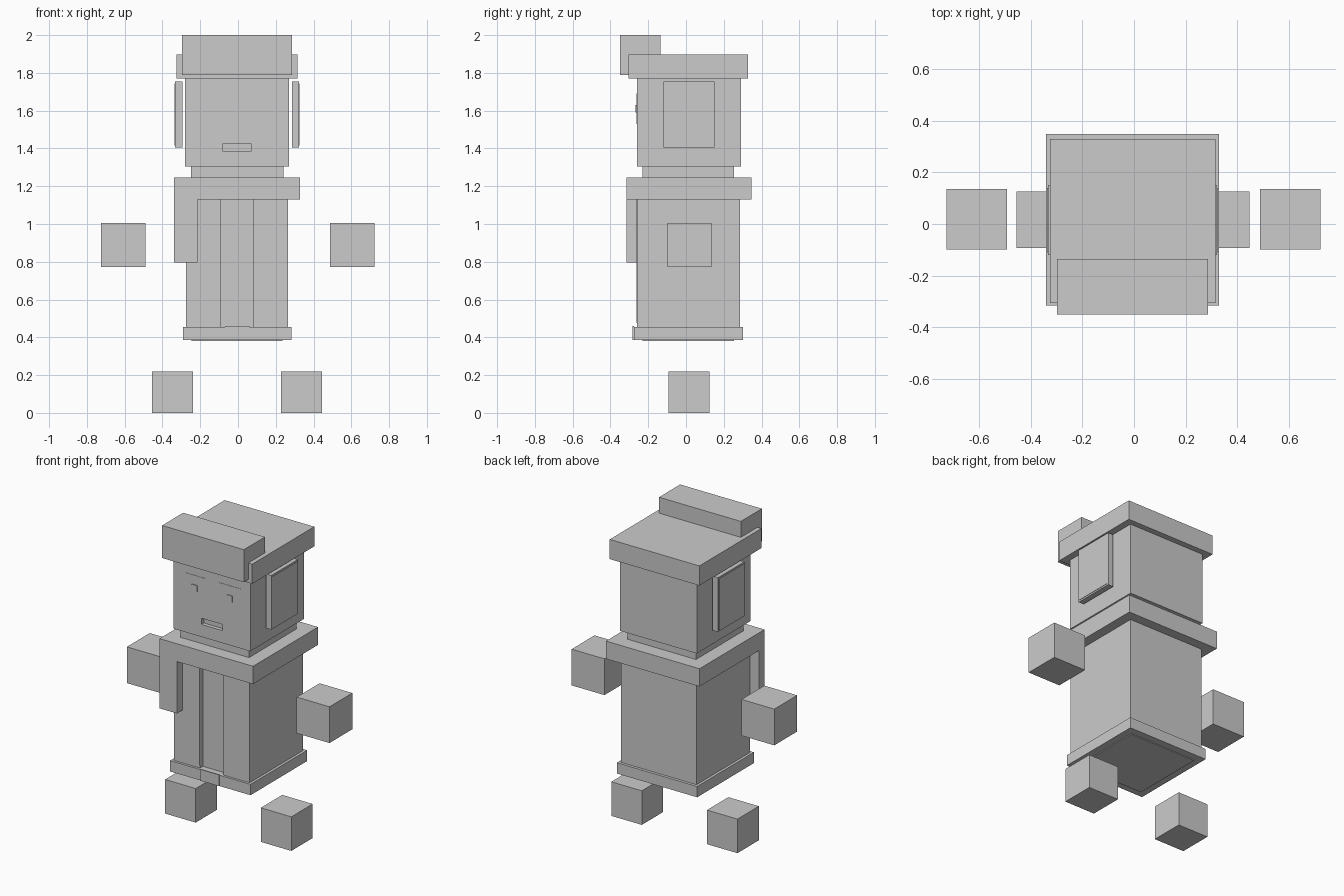
import bpy, bmesh

if "Cube" in bpy.data.objects:
    bpy.data.objects.remove(bpy.data.objects["Cube"])

grey = bpy.data.materials.new("plain grey")
grey.diffuse_color = (0.6, 0.6, 0.6, 1)
grey.use_nodes = True
grey.node_tree.nodes["Principled BSDF"].inputs["Base Color"].default_value = grey.diffuse_color


def boxes(name, *extents):
    """One object made of boxes given as (x0, x1, y0, y1, z0, z1)."""
    bm = bmesh.new()
    for x0, x1, y0, y1, z0, z1 in extents:
        cube = bmesh.ops.create_cube(bm, size=1)["verts"]
        for v in cube:
            v.co = (x1 if v.co.x > 0 else x0,
                    y1 if v.co.y > 0 else y0,
                    z1 if v.co.z > 0 else z0)
    mesh = bpy.data.meshes.new(name)
    bm.to_mesh(mesh)
    bm.free()
    mesh.materials.append(grey)
    obj = bpy.data.objects.new(name, mesh)
    bpy.context.collection.objects.link(obj)
    return obj


def carve(obj, name, extent):
    """Cut a box-shaped recess into an object."""
    cutter = boxes(name, extent)
    cutter.hide_render = True
    cutter.hide_viewport = True
    mod = obj.modifiers.new("recess", "BOOLEAN")
    mod.operation = "DIFFERENCE"
    mod.solver = "EXACT"
    mod.object = cutter


# Head, with a recessed mouth
head = boxes("head", (-0.28, 0.27, -0.26, 0.29, 1.305, 1.77))
carve(head, "mouth_cutter", (-0.08, 0.07, -0.30, -0.235, 1.385, 1.425))
boxes("neck", (-0.25, 0.24, -0.23, 0.255, 1.245, 1.305))

# Hair: flat cap of hair and a raised fringe
boxes("hair", (-0.325, 0.315, -0.305, 0.328, 1.77, 1.897))
boxes("fringe", (-0.297, 0.287, -0.35, -0.135, 1.79, 2.0))

# Eyes, thin plates with small pupils
for side, x in (("left", -0.125), ("right", 0.125)):
    boxes(side + "_eye", (x - 0.075, x + 0.075, -0.262, -0.26, 1.53, 1.69))
    boxes(side + "_pupil", (x - 0.02, x + 0.02, -0.267, -0.26, 1.59, 1.63))

# Ear panels standing just off the head, each with a thin inner plate
for side, x0, x1, p0, p1 in (("left", -0.333, -0.295, -0.336, -0.333),
                             ("right", 0.285, 0.322, 0.322, 0.325)):
    boxes(side + "_ear", (x0, x1, -0.12, 0.15, 1.405, 1.755))
    boxes(side + "_ear_plate", (p0, p1, -0.11, 0.14, 1.415, 1.745))

# Torso, with a sunken shirt front edged by narrow trims
torso = boxes("torso", (-0.275, 0.265, -0.26, 0.285, 0.455, 1.13))
carve(torso, "shirt_cutter", (-0.09, 0.08, -0.30, -0.23, 0.44, 1.14))
for side, x in (("left", -0.115), ("right", 0.08)):
    boxes(side + "_trim", (x, x + 0.025, -0.263, -0.26, 0.475, 1.13))

# Shoulder collar and the flap hanging from it
boxes("shoulders", (-0.34, 0.328, -0.315, 0.348, 1.13, 1.245))
boxes("hanging_flap", (-0.34, -0.215, -0.315, -0.26, 0.795, 1.13))

# Belt, buckle and hips
boxes("belt", (-0.292, 0.282, -0.275, 0.303, 0.385, 0.455))
boxes("buckle", (-0.07, 0.06, -0.282, -0.275, 0.387, 0.46))
boxes("hips", (-0.245, 0.235, -0.23, 0.255, 0.38, 0.385))

# Free-floating hands and feet
for side, hand_x, foot_x in (("left", -0.725, -0.455), ("right", 0.488, 0.228)):
    boxes(side + "_hand", (hand_x, hand_x + 0.234, -0.098, 0.135, 0.772, 1.006))
    boxes(side + "_foot", (foot_x, foot_x + 0.218, -0.093, 0.125, 0.0, 0.22))
